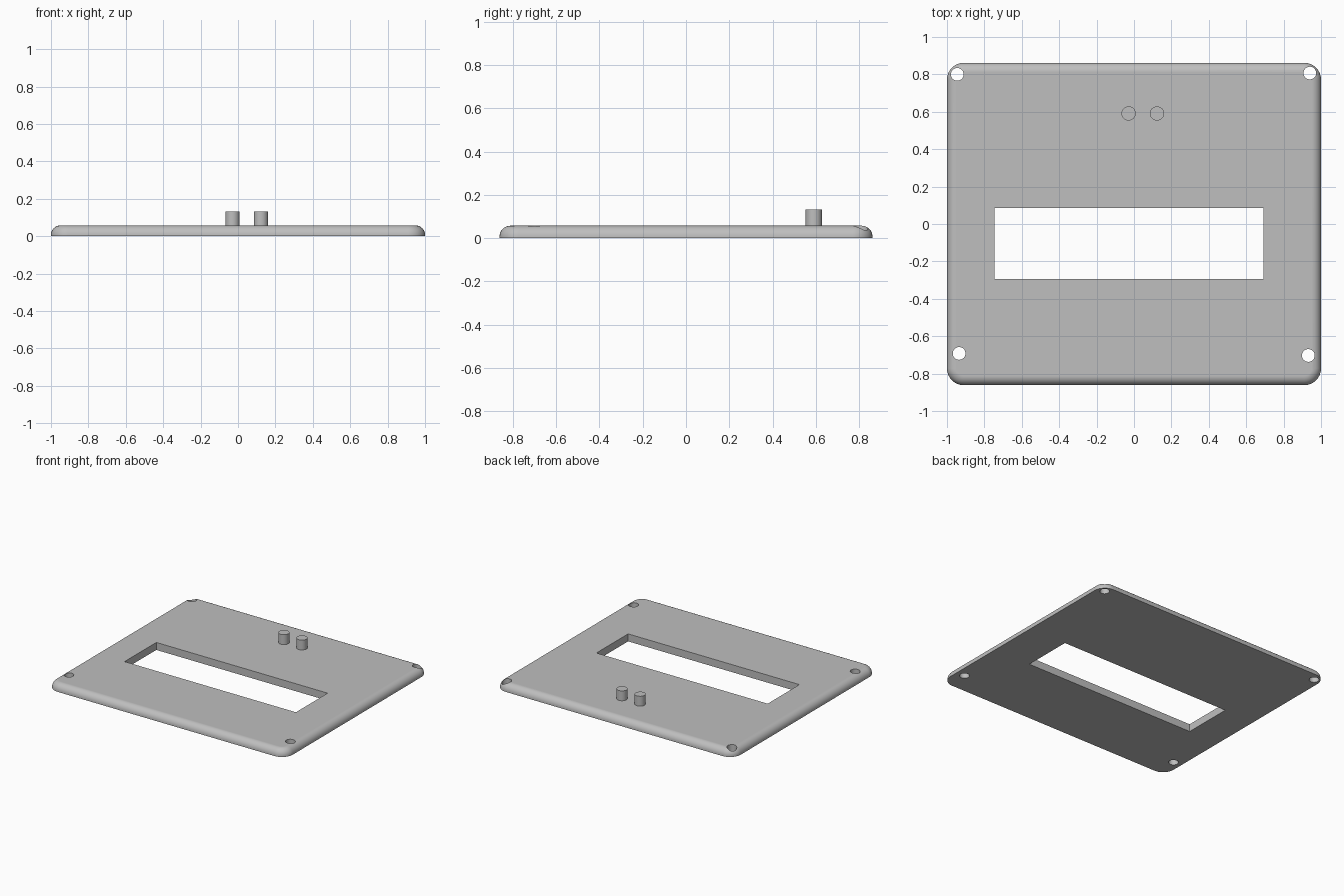
import bpy
import bmesh
from math import sin, cos, pi, radians

HALF_X, HALF_Y = 1.0, 0.862
THICK = 0.057
CORNER = 0.09      # corner radius seen from above
FILLET = 0.05      # rounding of the upper rim
STEPS = 8

cube = bpy.data.objects.get("Cube")
if cube:
    bpy.data.objects.remove(cube, do_unlink=True)

grey = bpy.data.materials.new("mid grey")
grey.use_nodes = True
grey.diffuse_color = (0.52, 0.52, 0.52, 1)
grey.node_tree.nodes["Principled BSDF"].inputs["Base Color"].default_value = (0.52, 0.52, 0.52, 1)


def select_only(obj):
    bpy.ops.object.select_all(action='DESELECT')
    obj.select_set(True)
    bpy.context.view_layer.objects.active = obj


def rounded_ring(bm, inset, z):
    """Rounded rectangle of vertices, counter-clockwise from above."""
    r = CORNER - inset
    ring = []
    for i, (sx, sy) in enumerate([(1, 1), (-1, 1), (-1, -1), (1, -1)]):
        for k in range(STEPS + 1):
            a = (i + k / STEPS) * pi / 2
            ring.append(bm.verts.new((sx * (HALF_X - CORNER) + r * cos(a),
                                      sy * (HALF_Y - CORNER) + r * sin(a), z)))
    return ring


def make_plate():
    bm = bmesh.new()
    rings = [rounded_ring(bm, 0, 0)]
    for k in range(STEPS + 1):
        a = k / STEPS * pi / 2
        rings.append(rounded_ring(bm, FILLET * (1 - cos(a)),
                                  THICK - FILLET + FILLET * sin(a)))
    n = len(rings[0])
    for low, high in zip(rings, rings[1:]):
        for j in range(n):
            m = (j + 1) % n
            bm.faces.new((low[j], low[m], high[m], high[j]))
    bm.faces.new(rings[-1])
    bm.faces.new(rings[0][::-1])
    mesh = bpy.data.meshes.new("cover_plate")
    bm.to_mesh(mesh)
    bm.free()
    obj = bpy.data.objects.new("cover_plate", mesh)
    bpy.context.collection.objects.link(obj)
    mesh.materials.append(grey)
    return obj


def cylinder(name, x, y, radius, z0, z1):
    bpy.ops.mesh.primitive_cylinder_add(vertices=32, radius=radius, depth=z1 - z0,
                                        location=(x, y, (z0 + z1) / 2))
    obj = bpy.context.object
    obj.name = name
    obj.data.materials.append(grey)
    return obj


def cut(target, cutter):
    cutter.hide_render = True
    select_only(target)
    mod = target.modifiers.new("cut", 'BOOLEAN')
    mod.operation = 'DIFFERENCE'
    mod.solver = 'EXACT'
    mod.object = cutter
    bpy.ops.object.modifier_apply(modifier=mod.name)
    bpy.data.objects.remove(cutter, do_unlink=True)


# Plate with a rounded upper rim
plate = make_plate()

# Rectangular window
x0, x1, y0, y1 = -0.746, 0.692, -0.294, 0.086
bpy.ops.mesh.primitive_cube_add(size=1, location=((x0 + x1) / 2, (y0 + y1) / 2, 0))
window = bpy.context.object
window.name = "window_cutter"
window.scale = (x1 - x0, y1 - y0, 1)
bpy.context.view_layer.update()
cut(plate, window)

# Screw holes near the corners
for x, y in [(-0.945, 0.80), (0.94, 0.807), (-0.935, -0.692), (0.932, -0.703)]:
    cut(plate, cylinder("hole_cutter", x, y, 0.034, -0.2, 0.2))

# Two upright pins
pins = [cylinder(name, x, 0.591, 0.038, THICK - 0.01, 0.132)
        for name, x in [("right_pin", -0.029), ("left_pin", 0.123)]]

for obj in [plate] + pins:
    select_only(obj)
    bpy.ops.object.shade_smooth_by_angle(angle=radians(35))

# Keep the broad faces flat beside the rounded rim
weighted = plate.modifiers.new("weighted_normals", 'WEIGHTED_NORMAL')
weighted.keep_sharp = True
